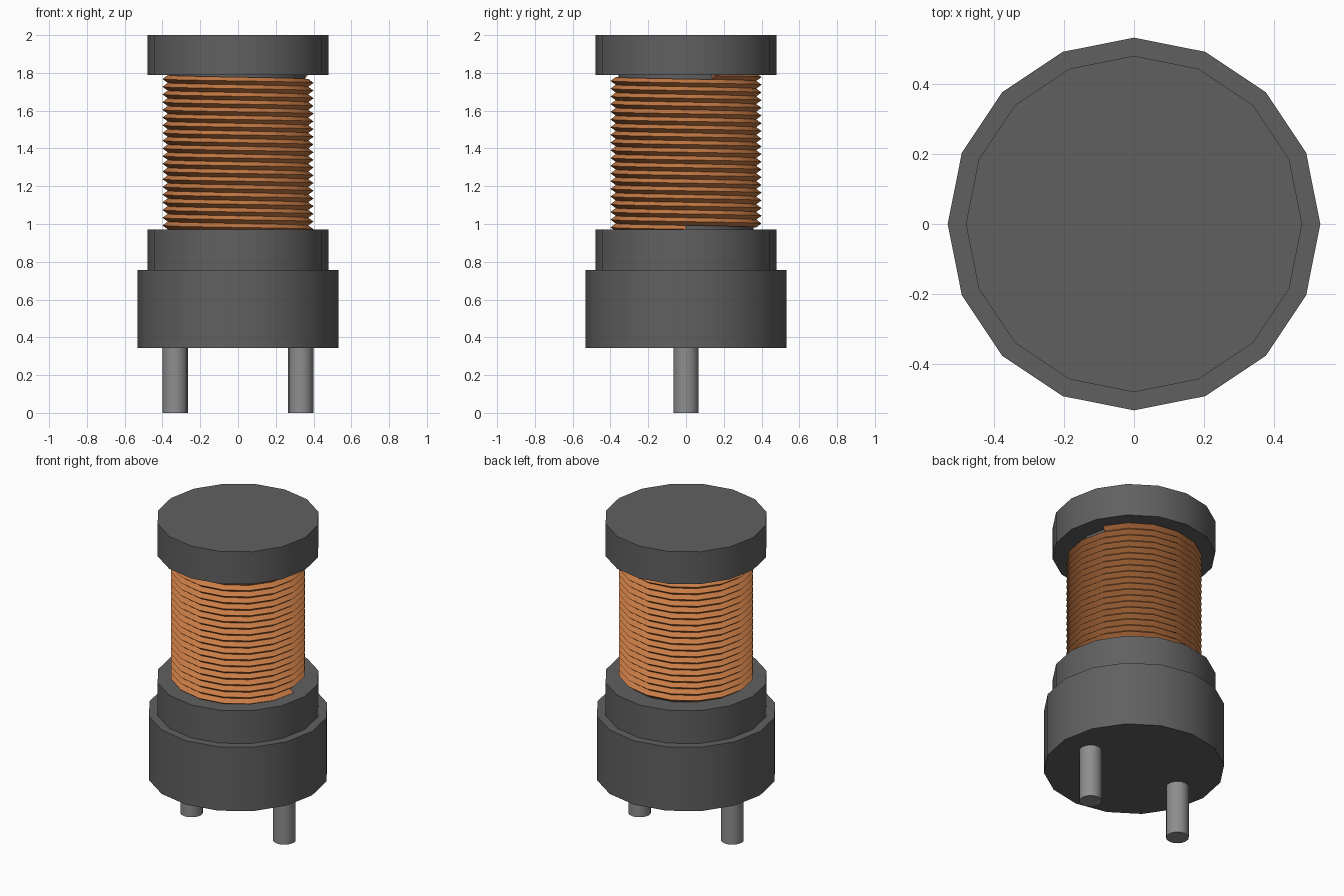
import bpy, bmesh, math

cube = bpy.data.objects.get("Cube")
if cube:
    bpy.data.objects.remove(cube, do_unlink=True)


def material(name, rgb):
    m = bpy.data.materials.new(name)
    m.use_nodes = True
    m.diffuse_color = (*rgb, 1)
    m.node_tree.nodes["Principled BSDF"].inputs["Base Color"].default_value = (*rgb, 1)
    return m


FERRITE = material("dark grey ferrite", (0.118, 0.118, 0.118))
COPPER = material("copper wire", (0.58, 0.20, 0.06))
STEEL = material("grey metal", (0.27, 0.27, 0.27))
SIDES = 16


def finish(name, bm, mat):
    """Turn a bmesh into a smooth object with sharp edges kept."""
    bmesh.ops.recalc_face_normals(bm, faces=bm.faces)
    mesh = bpy.data.meshes.new(name)
    bm.to_mesh(mesh)
    bm.free()
    mesh.materials.append(mat)
    ob = bpy.data.objects.new(name, mesh)
    bpy.context.collection.objects.link(ob)
    bpy.ops.object.select_all(action='DESELECT')
    ob.select_set(True)
    bpy.context.view_layer.objects.active = ob
    bpy.ops.object.shade_smooth_by_angle(angle=math.radians(30))
    return ob


def disc(name, radius, z0, z1, mat, x=0.0):
    """Upright prism with a corner on the +x axis."""
    bm = bmesh.new()
    ring = [bm.verts.new((x + radius * math.cos(2 * math.pi * i / SIDES),
                          radius * math.sin(2 * math.pi * i / SIDES), z0))
            for i in range(SIDES)]
    bottom = bm.faces.new(ring)
    top = bmesh.ops.extrude_face_region(bm, geom=[bottom], use_keep_orig=True)
    verts = [v for v in top["geom"] if isinstance(v, bmesh.types.BMVert)]
    bmesh.ops.translate(bm, verts=verts, vec=(0, 0, z1 - z0))
    return finish(name, bm, mat)


# Body: base cup, bobbin flanges and core
disc("base_cup", 0.532, 0.343, 0.757, FERRITE)
disc("lower_flange", 0.48, 0.757, 0.97, FERRITE)
disc("core", 0.358, 0.97, 1.79, FERRITE)
disc("upper_flange", 0.48, 1.79, 2.0, FERRITE)

# Legs
for side, x in (("left", 0.333), ("right", -0.333)):
    disc(side + "_leg", 0.067, 0.0, 0.343, STEEL, x)

# Winding: diamond wire section swept clockwise up the core
TURNS, Z_START, Z_END = 20, 0.972, 1.788
PITCH = (Z_END - Z_START) / TURNS
SECTION = [(0.40, 0), (0.372, PITCH / 2), (0.344, 0), (0.372, -PITCH / 2)]
bm = bmesh.new()
rings = []
for step in range(TURNS * SIDES):
    a = -2 * math.pi * step / SIDES
    z = Z_START + PITCH * step / SIDES
    rings.append([bm.verts.new((r * math.cos(a), r * math.sin(a), z + dz))
                  for r, dz in SECTION])
for p, q in zip(rings, rings[1:]):
    for i in range(4):
        j = (i + 1) % 4
        bm.faces.new((p[i], p[j], q[j], q[i]))
bm.faces.new(rings[0])
bm.faces.new(rings[-1])
finish("winding", bm, COPPER)
